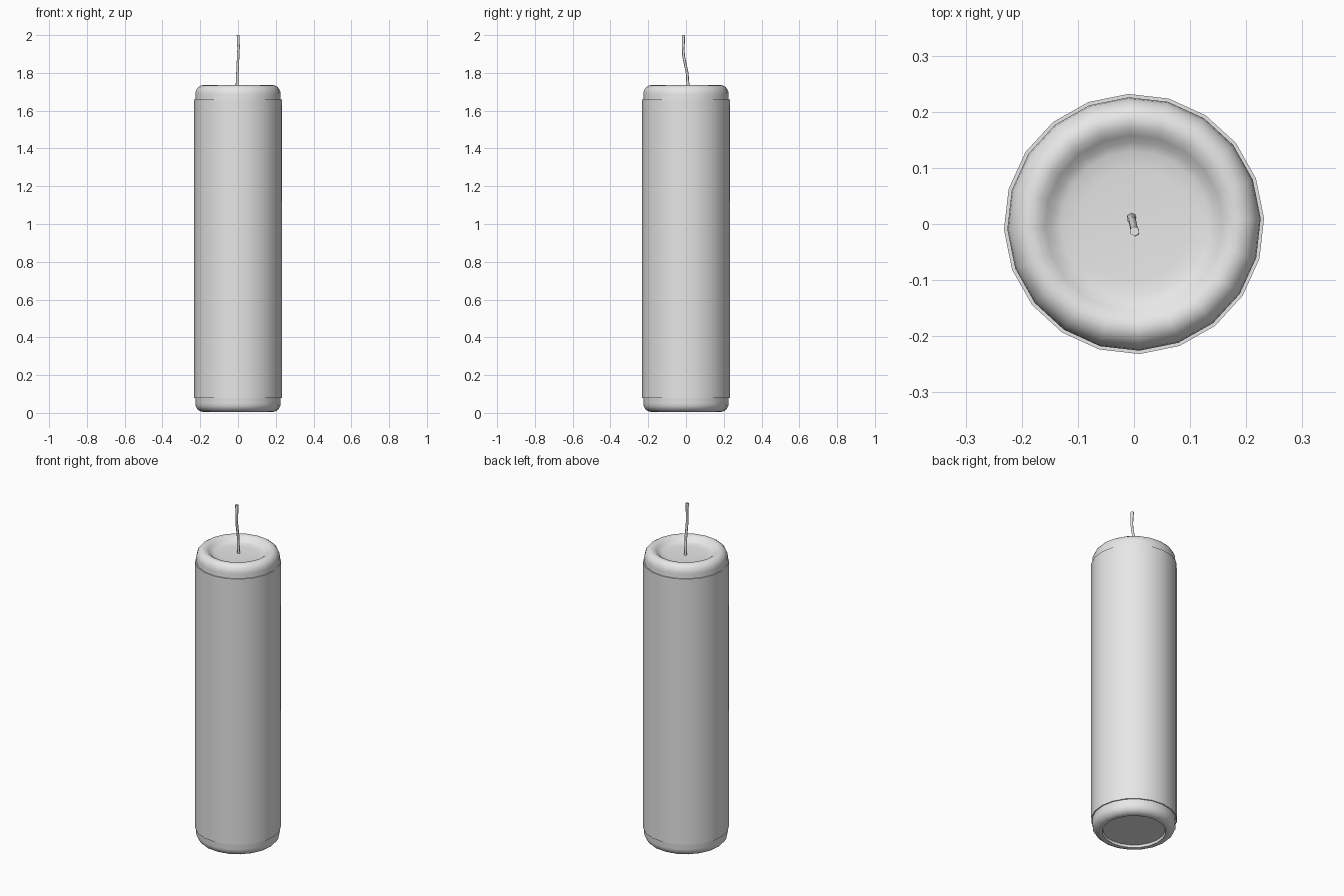
import bpy
import math

if "Cube" in bpy.data.objects:
    bpy.data.objects.remove(bpy.data.objects["Cube"])

SIDES = 20
TURN = math.radians(2.5)

grey = bpy.data.materials.new("plain grey")
grey.diffuse_color = (0.8, 0.8, 0.8, 1)
grey.use_nodes = True
grey.node_tree.nodes["Principled BSDF"].inputs["Base Color"].default_value = grey.diffuse_color


def finish(obj, angle=35):
    bpy.ops.object.select_all(action='DESELECT')
    obj.select_set(True)
    bpy.context.view_layer.objects.active = obj
    bpy.ops.object.shade_smooth_by_angle(angle=math.radians(angle))


def lathe(name, profile, capped):
    """Revolve (radius, height) points, listed from the bottom up the outside."""
    verts, faces = [], []
    for r, z in profile:
        for i in range(SIDES):
            a = TURN + math.tau * i / SIDES
            verts.append((r * math.cos(a), r * math.sin(a), z))
    for j in range(len(profile) - 1):
        for i in range(SIDES):
            k = (i + 1) % SIDES
            faces.append((j * SIDES + i, j * SIDES + k,
                          (j + 1) * SIDES + k, (j + 1) * SIDES + i))
    if capped:
        faces.append(tuple(reversed(range(SIDES))))
        last = (len(profile) - 1) * SIDES
        faces.append(tuple(range(last, last + SIDES)))
    mesh = bpy.data.meshes.new(name)
    mesh.from_pydata(verts, [], faces)
    mesh.materials.append(grey)
    obj = bpy.data.objects.new(name, mesh)
    bpy.context.collection.objects.link(obj)
    finish(obj)
    return obj


def arc(cx, cz, rx, rz, start, end, steps):
    pts = []
    for i in range(steps + 1):
        a = math.radians(start + (end - start) * i / steps)
        pts.append((cx + rx * math.cos(a), cz + rz * math.sin(a)))
    return pts


# Core: shallow recess below, rounded ends, dished top
core = [(0.168, 0.02), (0.172, 0.006)]
core += arc(0.182, 0.05, 0.044, 0.045, -90, 0, 5)
core += arc(0.186, 1.685, 0.04, 0.05, 0, 90, 5)
core += [(0.172, 1.732), (0.158, 1.722), (0.146, 1.711), (0.13, 1.705), (0.10, 1.702)]
lathe("core", core, True)

# Thin sleeve wrapped around the core
lathe("sleeve", [(0.222, 0.08), (0.232, 0.08), (0.232, 1.66), (0.222, 1.66)], False)

# Bent wick
path = [(-0.004, 0.012, 1.69), (-0.005, 0.010, 1.74), (-0.003, 0.006, 1.80),
        (0.001, -0.013, 1.89), (0.003, -0.015, 1.93), (0.001, -0.013, 2.0)]
widths = [1.1, 1.0, 0.9, 0.9, 0.9, 1.1]
curve = bpy.data.curves.new("wick", 'CURVE')
curve.dimensions = '3D'
curve.bevel_depth = 0.008
curve.bevel_resolution = 1
curve.use_fill_caps = True
spline = curve.splines.new('POLY')
spline.points.add(len(path) - 1)
for point, co, w in zip(spline.points, path, widths):
    point.co = (*co, 1)
    point.radius = w
curve.materials.append(grey)
wick = bpy.data.objects.new("wick", curve)
bpy.context.collection.objects.link(wick)
bpy.ops.object.select_all(action='DESELECT')
wick.select_set(True)
bpy.context.view_layer.objects.active = wick
bpy.ops.object.convert(target='MESH')
finish(bpy.context.view_layer.objects.active, 65)
